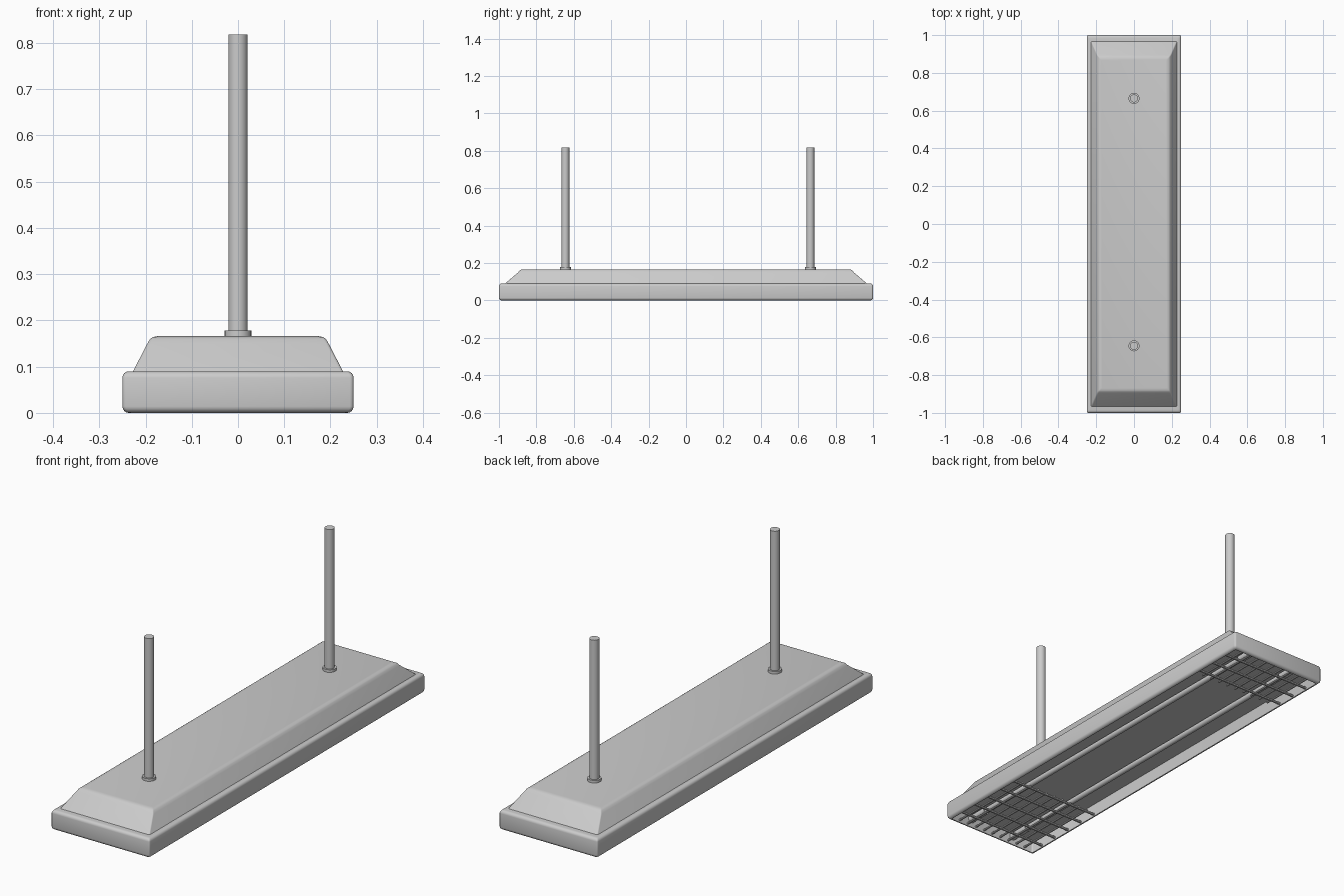
import bpy, bmesh, math
from mathutils import Matrix, Vector

if "Cube" in bpy.data.objects:
    bpy.data.objects.remove(bpy.data.objects["Cube"])


def finish(name, bm, smooth=True):
    bmesh.ops.recalc_face_normals(bm, faces=bm.faces)
    me = bpy.data.meshes.new(name)
    bm.to_mesh(me)
    bm.free()
    ob = bpy.data.objects.new(name, me)
    bpy.context.collection.objects.link(ob)
    if smooth:
        bpy.ops.object.select_all(action='DESELECT')
        bpy.context.view_layer.objects.active = ob
        ob.select_set(True)
        bpy.ops.object.shade_smooth_by_angle(angle=math.radians(35))
    return ob


def loft(name, rings, corner=0.008, steps=3):
    """Stack rounded rectangles (half x, half y, z) and cap both ends."""
    bm = bmesh.new()
    loops = []
    for hx, hy, z in rings:
        loop = []
        for q, (sx, sy) in enumerate([(1, 1), (-1, 1), (-1, -1), (1, -1)]):
            for i in range(steps + 1):
                a = math.pi / 2 * (q + i / steps)
                loop.append(bm.verts.new((sx * (hx - corner) + corner * math.cos(a),
                                          sy * (hy - corner) + corner * math.sin(a), z)))
        loops.append(loop)
    n = len(loops[0])
    for a, b in zip(loops, loops[1:]):
        for i in range(n):
            j = (i + 1) % n
            bm.faces.new((a[i], a[j], b[j], b[i]))
    bm.faces.new(loops[0])
    bm.faces.new(loops[-1])
    return finish(name, bm)


def rods(name, segments, radius, sides=12):
    """Cylinders between pairs of points, joined as one part."""
    bm = bmesh.new()
    for p, q in segments:
        p, q = Vector(p), Vector(q)
        d = q - p
        m = Matrix.Translation((p + q) / 2) @ d.to_track_quat('Z', 'Y').to_matrix().to_4x4()
        bmesh.ops.create_cone(bm, cap_ends=True, segments=sides, radius1=radius,
                              radius2=radius, depth=d.length, matrix=m)
    return finish(name, bm)


# Lower tray, open at the bottom: inner ceiling, lip, rounded outside, top
R = 0.014
outer = [(R * (1 - math.cos(t)), R * (1 - math.sin(t)))
         for t in [math.pi / 2 * i / 4 for i in range(5)]]
rings = [(0.235, 0.985, 0.06), (0.235, 0.985, 0.0)]
rings += [(0.25 - dx, 1 - dx, dz) for dx, dz in reversed(outer)]
rings += [(0.25 - dx, 1 - dx, 0.09 - dz) for dx, dz in outer]
loft("tray", rings)

# Sloped upper housing with softened top edge
loft("housing", [(0.228, 0.968, 0.088), (0.226, 0.965, 0.092), (0.196, 0.897, 0.150),
                 (0.190, 0.889, 0.160), (0.184, 0.882, 0.164), (0.174, 0.870, 0.166)], 0.006)

# Hanging poles and their collars
for label, y in (("front", -0.645), ("back", 0.665)):
    rods(label + "_pole", [((0, y, 0.16), (0, y, 0.818))], 0.021, 24)
    rods(label + "_collar", [((0, y, 0.16), (0, y, 0.178))], 0.029, 24)

# Two lamp tubes with end sockets
for label, x in (("left", -0.12), ("right", 0.12)):
    rods(label + "_tube", [((x, -0.9, 0.04), (x, 0.9, 0.04))], 0.013, 16)
    rods(label + "_sockets", [((x, s * 0.88, 0.04), (x, s * 0.985, 0.04)) for s in (-1, 1)],
         0.017, 16)

# Wire guards at both ends: cross rails and short lengthwise wires
for label, s, inner, rails in (("front", -1, 0.55, (0.56, 0.65, 0.74, 0.83, 0.92)),
                               ("back", 1, 0.70, (0.73, 0.82, 0.91))):
    rods(label + "_guard_rails",
         [((-0.238, s * y, 0.01), (0.238, s * y, 0.01)) for y in rails], 0.006, 8)
    rods(label + "_guard_wires",
         [((x * 0.047, s * inner, 0.012), (x * 0.047, s * 0.988, 0.012)) for x in range(-4, 5)],
         0.005, 8)
